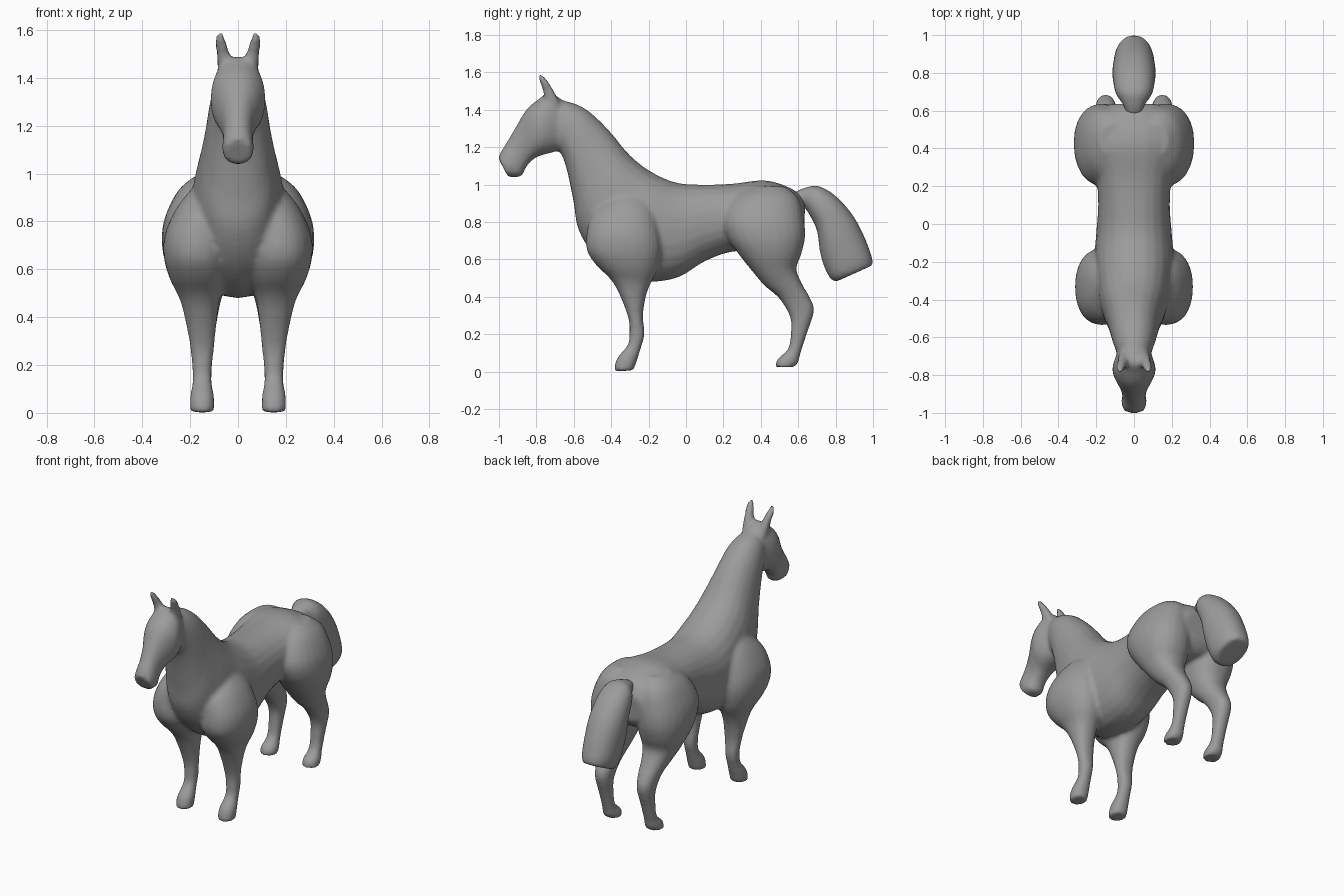
import bpy, bmesh, math
from mathutils import Vector

grey = bpy.data.materials.new("plain grey")
grey.diffuse_color = (0.33, 0.33, 0.33, 1)

SIDES, STEPS = 24, 4


def spline(a, b, c, d, t):
    """Smooth blend from b to c."""
    return [0.5 * (2 * q + (r - p) * t + (2 * p - 5 * q + 4 * r - s) * t * t
                   + (3 * q - p - 3 * r + s) * t ** 3) for p, q, r, s in zip(a, b, c, d)]


def loft(bm, sections, mirror=False):
    """Skin rings; a section is (y1, z1, y2, z2, half width[, centre x])."""
    rows = [tuple(s) + (0,) * (6 - len(s)) for s in sections]
    pts = [rows[0]] + rows + [rows[-1]]
    fine = [spline(*pts[i:i + 4], k / STEPS) for i in range(len(rows) - 1) for k in range(STEPS)]
    fine.append(rows[-1])
    for side in ((1, -1) if mirror else (1,)):
        rings = []
        for y1, z1, y2, z2, w, cx in fine:
            a, b = Vector((cx, y1, z1)), Vector((cx, y2, z2))
            ring = []
            for i in range(SIDES):
                ang = 2 * math.pi * i / SIDES
                c, s = math.cos(ang), math.sin(ang)
                p = (a + b) / 2 + (a - b) / 2 * math.copysign(abs(c) ** 0.9, c)
                p.x += w * math.copysign(abs(s) ** 0.9, s)
                p.x *= side
                ring.append(bm.verts.new(p))
            rings.append(ring)
        for r, q in zip(rings, rings[1:]):
            for i in range(SIDES):
                j = (i + 1) % SIDES
                bm.faces.new((r[i], r[j], q[j], q[i]))
        bm.faces.new(rings[0])
        bm.faces.new(rings[-1])


def finish(bm, name, voxel, smooth):
    bmesh.ops.recalc_face_normals(bm, faces=bm.faces)
    me = bpy.data.meshes.new(name)
    bm.to_mesh(me)
    bm.free()
    me.materials.append(grey)
    ob = bpy.data.objects.new(name, me)
    bpy.context.collection.objects.link(ob)
    for p in me.polygons:
        p.use_smooth = True
    # fuse overlapping volumes into one skin and soften the joins
    rm = ob.modifiers.new("fuse", 'REMESH')
    rm.mode, rm.voxel_size, rm.use_smooth_shade = 'VOXEL', voxel, True
    sm = ob.modifiers.new("soften", 'SMOOTH')
    sm.factor, sm.iterations = 0.5, smooth
    return ob


bm = bmesh.new()
# trunk and neck: topline point, underline point, half width
loft(bm, [(.637, .90, .63, .72, .13), (.58, .97, .57, .66, .20),
          (.43, 1.022, .42, .64, .24), (.25, 1.005, .25, .642, .20),
          (.10, 1.0, .10, .59, .19), (-.05, 1.01, -.04, .505, .20),
          (-.18, 1.065, -.20, .48, .21), (-.27, 1.13, -.35, .51, .20),
          (-.33, 1.19, -.49, .62, .185), (-.39, 1.265, -.575, .76, .16),
          (-.46, 1.34, -.60, .90, .14), (-.53, 1.40, -.63, 1.05, .125),
          (-.60, 1.435, -.66, 1.15, .11), (-.68, 1.455, -.69, 1.20, .09)])
# head: brow point, jaw point, half width
loft(bm, [(-.64, 1.44, -.65, 1.22, .07), (-.73, 1.49, -.69, 1.18, .10),
          (-.79, 1.455, -.76, 1.16, .115), (-.85, 1.405, -.81, 1.14, .095),
          (-.90, 1.325, -.85, 1.10, .07), (-.95, 1.24, -.87, 1.06, .062),
          (-.993, 1.17, -.885, 1.042, .066), (-1.003, 1.14, -.95, 1.04, .058)])
# ears: front point, back point, half width, centre x
loft(bm, [(-.75, 1.42, -.67, 1.42, .035, .05), (-.765, 1.50, -.695, 1.48, .028, .06),
          (-.785, 1.56, -.73, 1.54, .022, .072), (-.79, 1.592, -.76, 1.58, .014, .076)], True)
# shoulders and front legs
loft(bm, [(-.42, .93, -.24, .95, .09, .10), (-.50, .85, -.17, .87, .12, .135),
          (-.53, .75, -.14, .75, .14, .165), (-.53, .65, -.13, .65, .14, .17),
          (-.48, .57, -.15, .55, .12, .165), (-.40, .49, -.19, .47, .085, .16),
          (-.35, .40, -.215, .40, .068, .155), (-.307, .28, -.23, .30, .052, .15),
          (-.303, .20, -.222, .20, .042, .15), (-.313, .14, -.243, .12, .04, .15),
          (-.37, .07, -.262, .06, .05, .15), (-.385, 0, -.28, .008, .05, .15)], True)
# haunches and hind legs
loft(bm, [(.36, .99, .53, .99, .07, .11), (.26, .93, .60, .93, .12, .13),
          (.20, .82, .63, .82, .15, .155), (.22, .72, .637, .72, .154, .165),
          (.28, .63, .617, .63, .14, .165), (.36, .53, .59, .55, .11, .16),
          (.42, .46, .62, .47, .083, .155), (.50, .39, .66, .40, .064, .15),
          (.557, .29, .685, .325, .05, .15), (.56, .20, .645, .20, .042, .15),
          (.545, .12, .613, .10, .04, .15), (.487, .065, .60, .05, .05, .15),
          (.48, .025, .578, .025, .05, .15)], True)
finish(bm, "horse_body", 0.013, 4)

# tail: outer point, inner point, half width
bm = bmesh.new()
loft(bm, [(.58, .96, .59, .90, .04), (.64, .985, .63, .88, .06),
          (.71, .992, .665, .83, .095), (.80, .94, .70, .755, .11),
          (.89, .84, .715, .65, .115), (.95, .73, .735, .57, .11),
          (.992, .62, .77, .50, .10), (1.0, .57, .80, .48, .08)])
finish(bm, "tail", 0.013, 3)
